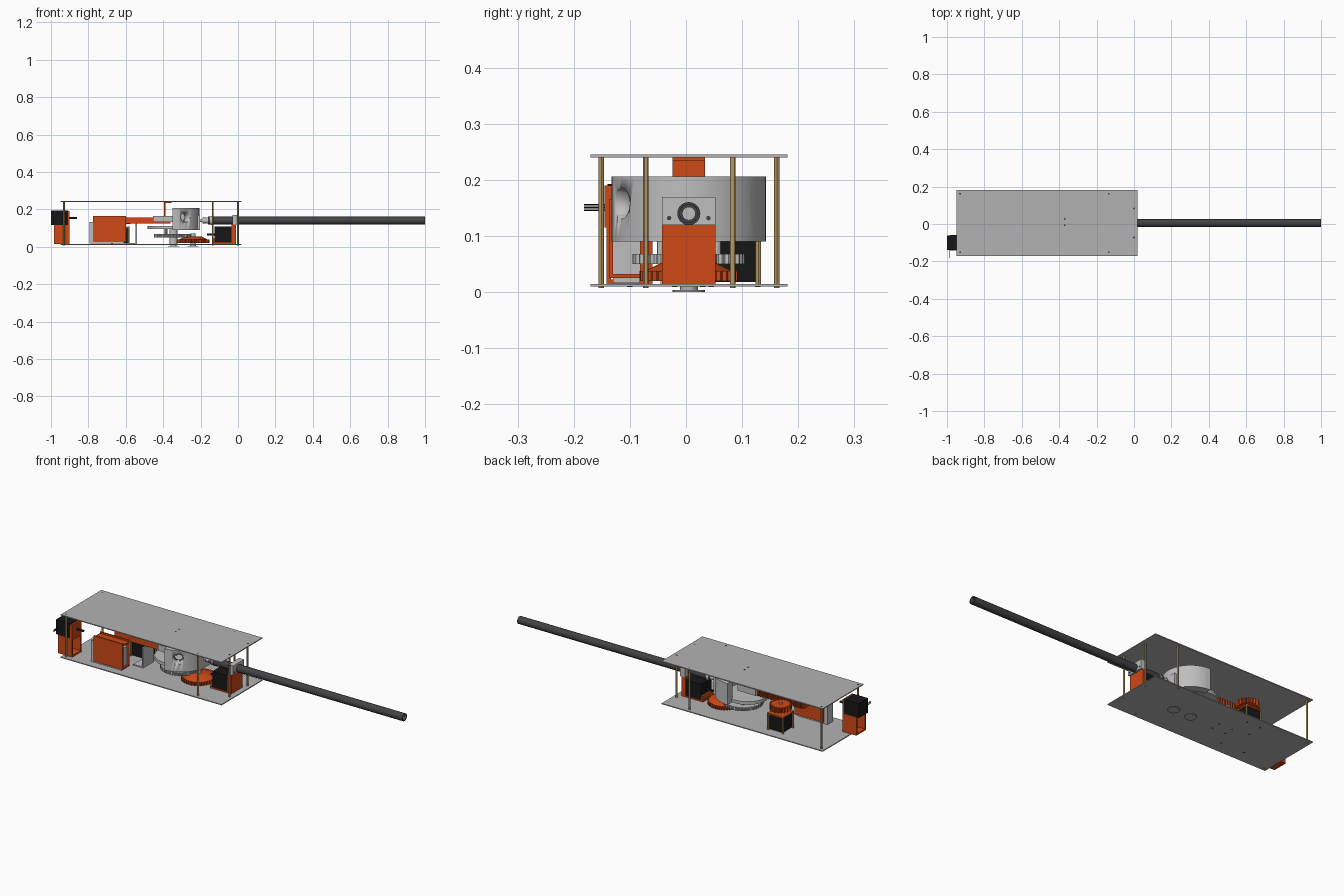
import bpy, bmesh, math
from mathutils import Matrix, Vector

if "Cube" in bpy.data.objects:
    bpy.data.objects.remove(bpy.data.objects["Cube"])

def mat(name, r, g, b):
    m = bpy.data.materials.new(name)
    m.diffuse_color = (r, g, b, 1)
    m.use_nodes = True
    m.node_tree.nodes["Principled BSDF"].inputs["Base Color"].default_value = m.diffuse_color
    return m

PLATE = mat("plate grey", 0.45, 0.45, 0.45)
GREY = mat("light grey", 0.52, 0.52, 0.52)
ORANGE = mat("orange", 0.62, 0.065, 0.008)
BLACK = mat("black", 0.008, 0.008, 0.008)
TUBE = mat("charcoal", 0.055, 0.055, 0.06)
BRASS = mat("brass", 0.46, 0.31, 0.12)
YC = 0.005  # centre line of the mechanism

def finish(name, bm, m, smooth=True):
    bmesh.ops.recalc_face_normals(bm, faces=bm.faces)
    me = bpy.data.meshes.new(name)
    bm.to_mesh(me)
    bm.free()
    me.materials.append(m)
    o = bpy.data.objects.new(name, me)
    bpy.context.collection.objects.link(o)
    if smooth:
        me.shade_smooth()
        me.set_sharp_from_angle(angle=math.radians(30))
    return o

def box(name, x, y, z, m):
    bm = bmesh.new()
    bmesh.ops.create_cube(bm, size=1)
    for v in bm.verts:
        v.co = Vector(a[0] + (c + 0.5) * (a[1] - a[0]) for c, a in zip(v.co, (x, y, z)))
    return finish(name, bm, m, False)

def rod(name, p, axis, length, r, m, r2=None, n=24):
    """Cylinder or cone starting at p and running along +axis."""
    bm = bmesh.new()
    bmesh.ops.create_cone(bm, cap_ends=True, segments=n, radius1=r,
                          radius2=r if r2 is None else r2, depth=length)
    rot = {"x": Matrix.Rotation(math.pi / 2, 4, "Y"),
           "y": Matrix.Rotation(-math.pi / 2, 4, "X"), "z": Matrix()}[axis]
    bm.transform(Matrix.Translation(p) @ rot @ Matrix.Translation((0, 0, length / 2)))
    return finish(name, bm, m)

def prism(name, pts, z0, z1, m):
    """Extrude a plan outline upward."""
    bm = bmesh.new()
    f = bm.faces.new([bm.verts.new((x, y, z0)) for x, y in pts])
    up = bmesh.ops.extrude_face_region(bm, geom=[f])["geom"]
    bmesh.ops.translate(bm, vec=(0, 0, z1 - z0),
                        verts=[v for v in up if isinstance(v, bmesh.types.BMVert)])
    return finish(name, bm, m)

def gear(name, x, y, z0, z1, r, teeth, m, depth=0.008):
    pts = []
    for i in range(teeth * 4):
        a = 2 * math.pi * i / (teeth * 4)
        rr = r if i % 4 < 2 else r - depth
        pts.append((x + rr * math.cos(a), y + rr * math.sin(a)))
    return prism(name, pts, z0, z1, m)

def cut(target, cutter):
    mod = target.modifiers.new("cut", "BOOLEAN")
    mod.object = cutter
    mod.solver = "EXACT"
    cutter.hide_render = True
    cutter.hide_viewport = True

# Deck plates
box("bottom_plate", (-0.95, 0.02), (-0.17, 0.181), (0.01, 0.015), PLATE)
box("top_plate", (-0.95, 0.02), (-0.17, 0.181), (0.24, 0.245), PLATE)

# Brass standoffs with screw heads
for x, y in ((-0.93, 0.162), (-0.93, -0.151), (-0.135, 0.162),
             (-0.135, -0.151), (0.0, 0.083), (0.0, -0.072)):
    rod("standoff", (x, y, 0.007), "z", 0.235, 0.0048, BRASS, n=12)
    rod("standoff_screw", (x, y, 0.2445), "z", 0.0012, 0.005, TUBE, n=12)
for y in (-0.007, 0.027):
    rod("hanger_screw", (-0.37, y, 0.2445), "z", 0.0012, 0.005, TUBE, n=12)

# Screw holes in the bottom plate
for x, y in ((-0.5, -0.02), (-0.5, 0.03), (-0.58, -0.02), (-0.58, 0.03),
             (-0.67, 0.045), (-0.67, 0.128), (-0.59, 0.128), (-0.62, -0.1), (-0.76, -0.1)):
    rod("bottom_screw", (x, y, 0.0092), "z", 0.001, 0.005, TUBE, n=10)

# Long hollow barrel
barrel = rod("barrel", (-0.16, YC, 0.14), "x", 1.16, 0.0205, TUBE, n=32)
cut(barrel, rod("barrel_bore", (0.0, YC, 0.14), "x", 1.1, 0.016, TUBE, n=32))
rod("barrel_liner", (-0.02, YC, 0.14), "x", 0.03, 0.012, GREY)

# Joint between barrel and drum
rod("joint_shaft", (-0.23, YC, 0.14), "x", 0.08, 0.009, GREY)
rod("joint_collar", (-0.19, YC, 0.14), "x", 0.02, 0.015, GREY)
rod("joint_cone", (-0.17, YC, 0.14), "x", 0.03, 0.014, GREY, 0.024)

# Barrel support: grey bearing block on an orange motor bracket
bearing = box("bearing_block", (-0.03, 0.0), (-0.043, 0.053), (0.12, 0.17), GREY)
for y in (-0.03, 0.04):
    rod("bearing_screw", (-0.001, y, 0.132), "x", 0.003, 0.004, TUBE, n=12)
box("bracket_front", (-0.034, -0.01), (-0.043, 0.053), (0.015, 0.12), ORANGE)
box("bracket_base", (-0.14, -0.01), (-0.043, 0.053), (0.015, 0.022), ORANGE)
box("bracket_back", (-0.135, -0.126), (-0.043, 0.053), (0.015, 0.045), ORANGE)
box("front_motor", (-0.126, -0.034), (-0.04, 0.05), (0.022, 0.107), BLACK)
rod("front_motor_shaft", (-0.165, YC, 0.065), "x", 0.04, 0.006, BLACK)

# Half-round drum with three ports
outer = [(-0.35 + 0.143 * math.cos(a), YC + 0.138 * math.sin(a))
         for a in (math.radians(-90 + i * 7.5) for i in range(25))]
inner = [(-0.35 + 0.095 * math.cos(a), YC + 0.095 * math.sin(a))
         for a in (math.radians(90 - i * 10) for i in range(19))]
drum = prism("drum", outer + inner, 0.09, 0.206, GREY)
for a in (-60, 60):
    d = Vector((math.cos(math.radians(a)), math.sin(math.radians(a)), 0))
    c = Vector((-0.35, YC, 0.158))
    bm = bmesh.new()
    bmesh.ops.create_cone(bm, cap_ends=True, segments=24, radius1=0.018, radius2=0.03, depth=0.07)
    bm.transform(Matrix.Translation(c + d * 0.117) @ d.to_track_quat("Z", "Y").to_matrix().to_4x4())
    cut(drum, finish("port_cutter", bm, GREY))
box("drum_face", (-0.23, -0.204), (-0.043, 0.053), (0.09, 0.17), GREY)

# Orange hanger holding the drum from the top plate
box("hanger_leg", (-0.395, -0.387), (-0.024, 0.034), (0.155, 0.24), ORANGE)
box("hanger_flange", (-0.395, -0.355), (-0.024, 0.034), (0.234, 0.24), ORANGE)
box("breech_block", (-0.455, -0.345), (-0.04, 0.05), (0.132, 0.165), GREY)

# Drum turntable and drive gears
rod("turntable", (-0.375, YC, 0.095), "z", 0.017, 0.108, GREY, n=48)
gear("turntable_gear", -0.35, YC, 0.05, 0.068, 0.1, 40, GREY, 0.005)
rod("turntable_hub", (-0.345, YC, 0.01), "z", 0.09, 0.022, GREY)
for y in (-0.045, 0.055):
    rod("turntable_post", (-0.385, y, 0.066), "z", 0.03, 0.007, GREY, n=12)
gear("bevel_gear", -0.24, YC, 0.02, 0.038, 0.088, 36, ORANGE, 0.007)
rod("bevel_gear_cone", (-0.24, YC, 0.038), "z", 0.016, 0.078, ORANGE, 0.045, 48)
rod("bevel_hub", (-0.24, YC, 0.01), "z", 0.06, 0.014, GREY)
for x in (-0.24, -0.345):
    rod("bearing_flange", (x, YC, 0.0), "z", 0.004, 0.029, PLATE)
    rod("bearing_neck", (x, YC, 0.003), "z", 0.01, 0.016, PLATE)

# Toothed push rack, its pinion and grey guide
teeth = [(-0.73, -0.02)]
teeth += [(-0.36, -0.02)]
for i in range(24):
    x = -0.36 - i * 0.0154
    teeth += [(x, 0.034), (x - 0.006, 0.034), (x - 0.008, 0.024), (x - 0.014, 0.024)]
prism("push_rack", teeth, 0.125, 0.155, ORANGE)
gear("pinion", -0.63, 0.085, 0.122, 0.15, 0.056, 20, ORANGE, 0.01)
rod("pinion_shaft", (-0.63, 0.085, 0.1), "z", 0.056, 0.008, GREY)
box("rack_motor", (-0.671, -0.589), (0.044, 0.126), (0.018, 0.098), BLACK)
box("rack_motor_mount", (-0.678, -0.582), (0.037, 0.133), (0.098, 0.106), ORANGE)
for x in (-0.674, -0.586):
    for y in (0.041, 0.129):
        rod("motor_standoff", (x, y, 0.012), "z", 0.095, 0.005, BRASS, n=12)
box("guide_upright", (-0.548, -0.541), (-0.045, 0.05), (0.015, 0.125), GREY)
box("guide_foot", (-0.6, -0.541), (-0.045, 0.05), (0.015, 0.021), GREY)

# Orange magazine sleeve with grey core
box("magazine_front", (-0.775, -0.6), (-0.137, -0.13), (0.025, 0.165), ORANGE)
box("magazine_back", (-0.775, -0.6), (-0.082, -0.075), (0.025, 0.165), ORANGE)
box("magazine_floor", (-0.775, -0.6), (-0.13, -0.082), (0.025, 0.032), ORANGE)
box("magazine_lid", (-0.775, -0.6), (-0.13, -0.082), (0.15, 0.157), ORANGE)
box("magazine_core", (-0.795, -0.61), (-0.13, -0.082), (0.016, 0.132), GREY)

# Rear motor on an open orange stand
for y in ((-0.142, -0.134), (-0.068, -0.06)):
    box("rear_stand_side", (-0.985, -0.9), y, (0.015, 0.115), ORANGE)
for z in ((0.015, 0.023), (0.107, 0.115)):
    box("rear_stand_rail", (-0.985, -0.9), (-0.134, -0.068), z, ORANGE)
box("rear_stand_tab", (-0.91, -0.9), (-0.145, -0.06), (0.115, 0.19), ORANGE)
box("rear_motor", (-1.0, -0.91), (-0.14, -0.062), (0.115, 0.193), BLACK)
rod("rear_motor_shaft", (-0.9, -0.1, 0.153), "x", 0.04, 0.006, BLACK)
for z in (0.146, 0.151, 0.156):
    rod("motor_wire", (-0.985, -0.182, z), "y", 0.05, 0.0015, BLACK, n=8)
